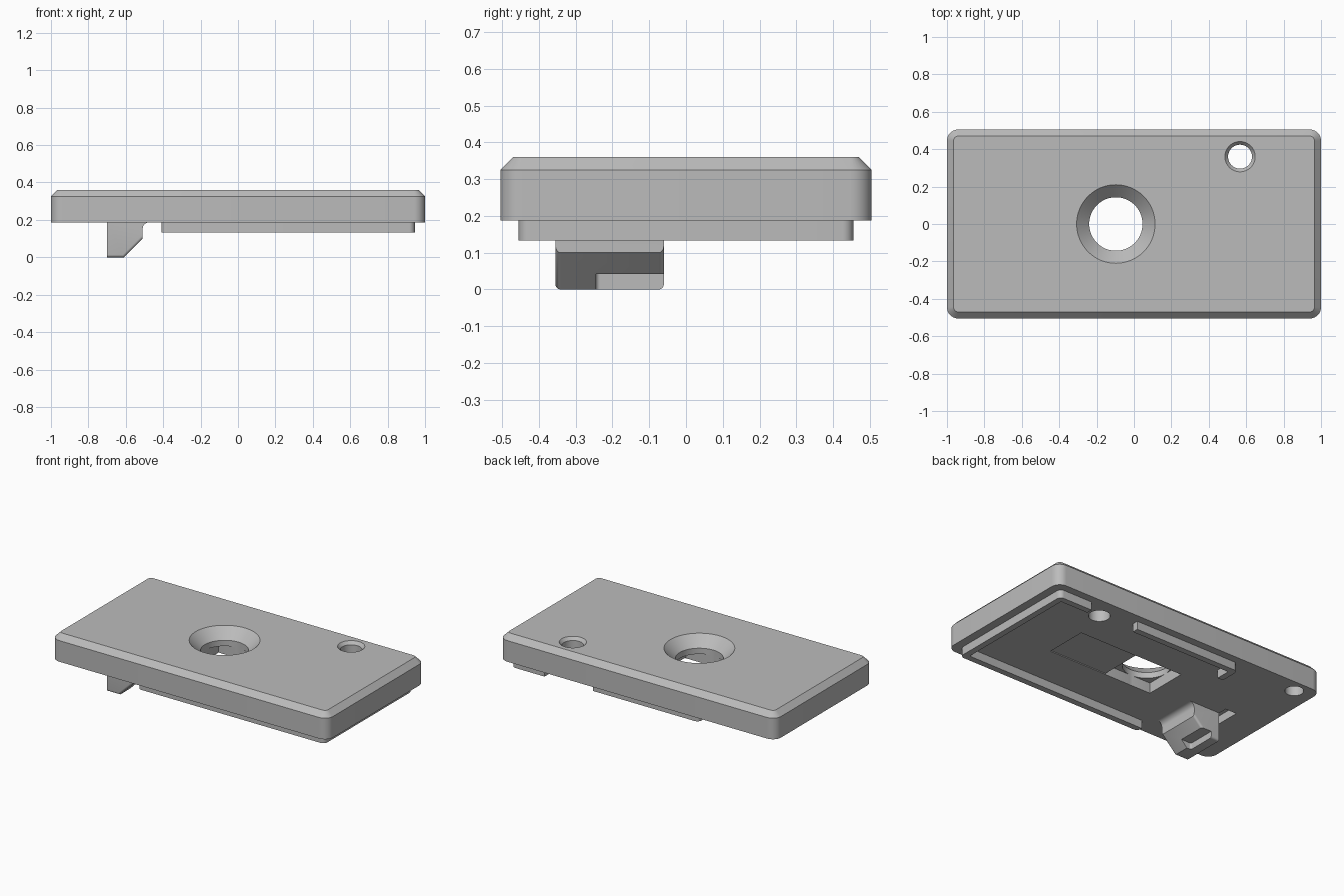
import bpy, bmesh, math

cube = bpy.data.objects.get("Cube")
if cube:
    bpy.data.objects.remove(cube, do_unlink=True)

grey = bpy.data.materials.new("plain grey")
grey.use_nodes = True
colour = (0.5, 0.5, 0.5, 1)
grey.diffuse_color = colour
grey.node_tree.nodes["Principled BSDF"].inputs["Base Color"].default_value = colour


def rect(x0, x1, y0, y1, r=0.0, steps=8):
    """Rectangle outline with rounded corners, counter-clockwise."""
    if r == 0:
        return [(x0, y0), (x1, y0), (x1, y1), (x0, y1)]
    centres = [(x1 - r, y1 - r), (x0 + r, y1 - r), (x0 + r, y0 + r), (x1 - r, y0 + r)]
    points = []
    for i, (cx, cy) in enumerate(centres):
        for k in range(steps + 1):
            a = math.pi / 2 * (i + k / steps)
            points.append((cx + r * math.cos(a), cy + r * math.sin(a)))
    return points


def circle(cx, cy, r, n=64):
    return [(cx + r * math.cos(math.tau * k / n), cy + r * math.sin(math.tau * k / n))
            for k in range(n)]


def finish(bm, name):
    bmesh.ops.recalc_face_normals(bm, faces=bm.faces)
    mesh = bpy.data.meshes.new(name)
    bm.to_mesh(mesh)
    bm.free()
    mesh.materials.append(grey)
    obj = bpy.data.objects.new(name, mesh)
    bpy.context.collection.objects.link(obj)
    return obj


def loft(name, *rings):
    """Closed solid through stacked (outline, height) rings."""
    bm = bmesh.new()
    loops = [[bm.verts.new((x, y, z)) for x, y in pts] for pts, z in rings]
    bm.faces.new(loops[0])
    bm.faces.new(loops[-1])
    for low, high in zip(loops, loops[1:]):
        for i in range(len(low)):
            j = (i + 1) % len(low)
            bm.faces.new((low[i], low[j], high[j], high[i]))
    return finish(bm, name)


def activate(obj):
    bpy.ops.object.select_all(action='DESELECT')
    obj.select_set(True)
    bpy.context.view_layer.objects.active = obj


def cut(obj, *cutters):
    for cutter in cutters:
        cutter.hide_render = True
        mod = obj.modifiers.new("cut", 'BOOLEAN')
        mod.operation, mod.solver, mod.object = 'DIFFERENCE', 'EXACT', cutter
        activate(obj)
        bpy.ops.object.modifier_apply(modifier=mod.name)
        bpy.data.objects.remove(cutter, do_unlink=True)


def prism(outline, z0, z1):
    return loft("cutter", (outline, z0), (outline, z1))


BASE, TOP = 0.187, 0.36

# Chamfered plate with rounded corners
outer = rect(-1, 1, -0.505, 0.505, 0.06)
plate = loft("cover_plate", (outer, BASE), (outer, 0.325),
             (rect(-0.965, 0.965, -0.47, 0.47, 0.025), TOP))

# Nut pocket, shallow recess, clip slot and blind corner hole underneath
cut(plate,
    prism(rect(-0.24, 0.1, -0.142, 0.142), 0.1, 0.255),
    prism(rect(0.09, 0.52, -0.14, 0.14), 0.1, BASE + 0.006),
    prism(rect(-0.78, -0.70, -0.355, 0), 0.1, 0.24),
    prism(circle(-0.87, 0.42, 0.055, 40), 0.1, 0.29))


# Countersunk through holes
def countersink(cx, cy, r_hole, r_top, depth):
    slope = (r_top - r_hole) / depth
    extra = 0.02
    return loft("cutter", (circle(cx, cy, r_hole), 0.1),
                (circle(cx, cy, r_hole), TOP - depth),
                (circle(cx, cy, r_top + slope * extra), TOP + extra))


cut(plate, countersink(-0.097, 0, 0.143, 0.21, 0.067),
    countersink(0.567, 0.36, 0.064, 0.081, 0.02))

# Locating rim underneath, with gaps in the back and right sides
wall = 0.04
rim = loft("locating_rim", (rect(-0.41, 0.945, -0.455, 0.455, 0.03), 0.133),
           (rect(-0.41, 0.945, -0.455, 0.455, 0.03), BASE + 0.005))
cut(rim,
    prism(rect(-0.41 + wall, 0.945 - wall, -0.455 + wall, 0.455 - wall, 0.01), 0.1, 0.3),
    prism(rect(0.356, 0.705, 0.38, 0.5), 0.1, 0.3),
    prism(rect(-0.5, -0.36, -0.416, 0.32), 0.1, 0.3))

# Clip leg: side profile with a filleted root, extruded along y
profile = [(-0.70, 0.2), (-0.70, 0), (-0.61, 0), (-0.51, 0.10)]
for k in range(7):
    a = math.pi / 2 * k / 6
    profile.append((-0.475 - 0.035 * math.cos(a), 0.152 + 0.035 * math.sin(a)))
profile.append((-0.475, 0.2))
bm = bmesh.new()
sides = [[bm.verts.new((x, y, z)) for x, z in profile] for y in (-0.355, -0.06)]
for side in sides:
    bm.faces.new(side)
for i in range(len(profile)):
    j = (i + 1) % len(profile)
    bm.faces.new((sides[0][i], sides[0][j], sides[1][j], sides[1][i]))
soft = [e for e in bm.edges
        if abs(e.verts[0].co.y - e.verts[1].co.y) < 0.001
        and max(v.co.z for v in e.verts) < 0.11]
bmesh.ops.bevel(bm, geom=soft, offset=0.014, segments=4, profile=0.5, affect='EDGES')
leg = finish(bm, "clip_leg")

# Step notch in the leg tip
cut(leg, prism(rect(-0.64, -0.45, -0.245, 0.0, 0.012), -0.1, 0.042))

for obj in (plate, rim, leg):
    activate(obj)
    bpy.ops.object.shade_smooth_by_angle(angle=math.radians(30))
